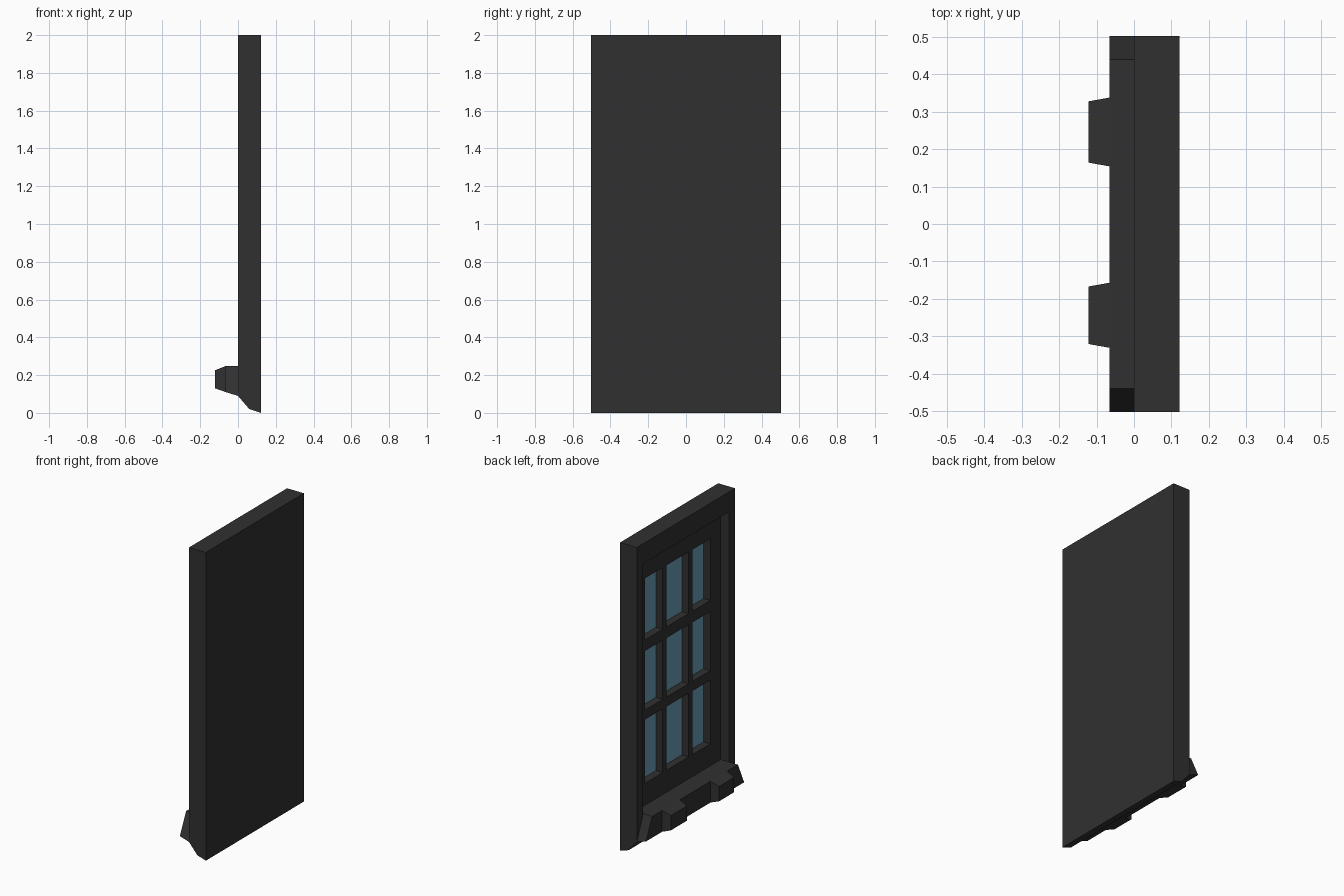
import bpy, bmesh

cube = bpy.data.objects.get("Cube")
if cube:
    bpy.data.objects.remove(cube, do_unlink=True)


def material(name, rgb):
    m = bpy.data.materials.new(name)
    m.use_nodes = True
    m.diffuse_color = (*rgb, 1)
    m.node_tree.nodes["Principled BSDF"].inputs["Base Color"].default_value = (*rgb, 1)
    return m


DARK = material("charcoal paint", (0.03, 0.03, 0.03))
GLASS = material("blue glass", (0.14, 0.34, 0.455))


def add_loft(bm, loop_a, loop_b):
    """Closed solid between two matching loops of points."""
    a = [bm.verts.new(p) for p in loop_a]
    b = [bm.verts.new(p) for p in loop_b]
    bm.faces.new(a)
    bm.faces.new(b[::-1])
    n = len(a)
    for i in range(n):
        j = (i + 1) % n
        bm.faces.new((a[j], a[i], b[i], b[j]))


def rect(x, y0, y1, z0, z1):
    return [(x, y0, z0), (x, y1, z0), (x, y1, z1), (x, y0, z1)]


def build(name, lofts, mat):
    bm = bmesh.new()
    for a, b in lofts:
        add_loft(bm, a, b)
    bmesh.ops.recalc_face_normals(bm, faces=bm.faces)
    mesh = bpy.data.meshes.new(name)
    bm.to_mesh(mesh)
    bm.free()
    mesh.materials.append(mat)
    ob = bpy.data.objects.new(name, mesh)
    bpy.context.collection.objects.link(ob)
    return ob


HALF = 0.503       # half the width along y
BACK = 0.121       # plain rear face
SASH = 0.06        # face of the glazing bars
PANE = 0.109       # face of the glass
SILL_TOP = 0.248

columns = [(-0.335, -0.153), (-0.113, 0.113), (0.153, 0.335)]
rows = [(0.39, 0.803), (0.865, 1.248), (1.32, 1.72)]
panes = [(*c, *r) for c in columns for r in rows]

# Frame slab with chamfered foot
profile = [(0, 0.09), (SASH, 0.02), (BACK, 0), (BACK, 2), (0, 2)]
frame = build("window_frame", [([(x, -HALF, z) for x, z in profile],
                                [(x, HALF, z) for x, z in profile])], DARK)

# Recessed opening, then the nine pane pockets
opening = (-0.44, 0.44, SILL_TOP, 1.87)
cutters = [
    build("opening_cutter", [(rect(-0.2, *opening), rect(SASH, *opening))], DARK),
    build("pane_cutter", [(rect(SASH - 0.03, *p), rect(PANE + 0.002, *p)) for p in panes], DARK),
]
for c in cutters:
    c.hide_render = True
    mod = frame.modifiers.new(c.name, "BOOLEAN")
    mod.operation = "DIFFERENCE"
    mod.solver = "EXACT"
    mod.object = c
bpy.context.view_layer.update()
evaluated = frame.evaluated_get(bpy.context.evaluated_depsgraph_get())
cut_mesh = bpy.data.meshes.new_from_object(evaluated)
frame.modifiers.clear()
frame.data = cut_mesh
for c in cutters:
    bpy.data.objects.remove(c, do_unlink=True)

# Glass panes
build("glass_panes", [(rect(PANE, *p), rect(PANE + 0.004, *p)) for p in panes], GLASS)


# Sill with sloping ends
def sill_section(x, z):
    return [(x, -HALF, z), (x, HALF, z), (x, 0.44, SILL_TOP), (x, -0.44, SILL_TOP)]


FRONT = -0.065
build("sill", [(sill_section(FRONT, 0.11), sill_section(0, 0.09))], DARK)

# Two tapered blocks on the sill
for name, y0, y1 in (("left_sill_block", 0.154, 0.338), ("right_sill_block", -0.331, -0.157)):
    build(name, [(rect(-BACK, y0 + 0.01, y1 - 0.01, 0.13, 0.226),
                  rect(FRONT, y0, y1, 0.11, SILL_TOP))], DARK)
